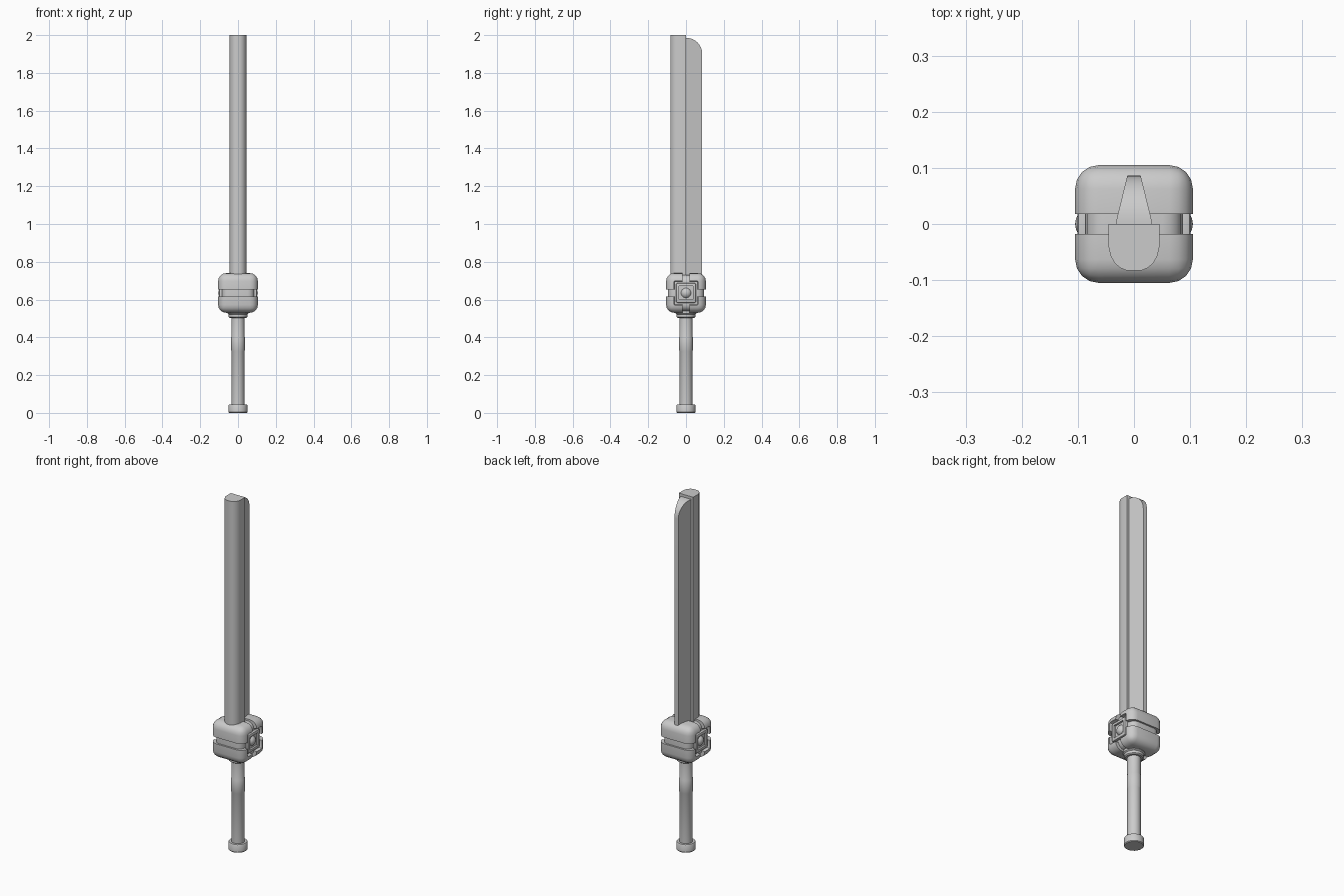
import bpy, bmesh, math

if "Cube" in bpy.data.objects:
    bpy.data.objects.remove(bpy.data.objects["Cube"])

GZ = 0.635  # guard centre height


def finish(ob, angle=35):
    bpy.ops.object.select_all(action='DESELECT')
    ob.select_set(True)
    bpy.context.view_layer.objects.active = ob
    bpy.ops.object.shade_smooth_by_angle(angle=math.radians(angle))
    return ob


def new_object(name, bm):
    bmesh.ops.recalc_face_normals(bm, faces=bm.faces[:])
    me = bpy.data.meshes.new(name)
    bm.to_mesh(me)
    bm.free()
    ob = bpy.data.objects.new(name, me)
    bpy.context.collection.objects.link(ob)
    return ob


def box(name, centre, half, bevel=0, segments=4):
    bm = bmesh.new()
    bmesh.ops.create_cube(bm, size=2)
    for v in bm.verts:
        v.co = [c + h * k for c, h, k in zip(centre, half, v.co)]
    if bevel:
        bmesh.ops.bevel(bm, geom=bm.edges[:], offset=bevel, segments=segments,
                        profile=0.5, affect='EDGES')
    return new_object(name, bm)


def prism(name, points, to_3d, a, b):
    """Extrude a 2D outline between a and b."""
    bm = bmesh.new()
    ends = [[bm.verts.new(to_3d(u, v, t)) for u, v in points] for t in (a, b)]
    n = len(points)
    for ring in ends:
        bm.faces.new(ring)
    for i in range(n):
        j = (i + 1) % n
        bm.faces.new((ends[0][i], ends[0][j], ends[1][j], ends[1][i]))
    return new_object(name, bm)


def lathe(name, profile, sides=24):
    bm = bmesh.new()
    rings = [[bm.verts.new((r * math.cos(2 * math.pi * i / sides),
                            r * math.sin(2 * math.pi * i / sides), z))
              for i in range(sides)] for r, z in profile]
    for lo, hi in zip(rings, rings[1:]):
        for i in range(sides):
            j = (i + 1) % sides
            bm.faces.new((lo[i], lo[j], hi[j], hi[i]))
    bm.faces.new(rings[0])
    bm.faces.new(rings[-1])
    return finish(new_object(name, bm))


def cut(ob, cutter):
    mod = ob.modifiers.new("cut", 'BOOLEAN')
    mod.operation = 'DIFFERENCE'
    mod.solver = 'EXACT'
    mod.object = cutter
    cutter.hide_render = True
    bpy.context.view_layer.objects.active = ob
    bpy.ops.object.modifier_apply(modifier=mod.name)
    bpy.data.objects.remove(cutter)


# Grip, collar and pommel
lathe("grip", [(0.034, 0.03), (0.034, 0.325), (0.036, 0.33), (0.036, 0.4),
               (0.034, 0.405), (0.034, 0.52)])
lathe("pommel", [(0.047, 0), (0.05, 0.004), (0.05, 0.04), (0.047, 0.045)])
lathe("collar", [(0.044, 0.503), (0.05, 0.508), (0.05, 0.522), (0.056, 0.527),
                 (0.056, 0.54)])

# Guard: rounded cube split by two grooves, with square side recesses
guard = box("guard_shell", (0, 0, GZ), (0.105,) * 3, 0.042)
cut(guard, box("groove_z", (0, 0, GZ), (0.2, 0.2, 0.018)))
cut(guard, box("groove_y", (0, 0, GZ), (0.2, 0.018, 0.2)))
for s in (-1, 1):
    cut(guard, box("recess", (s * 0.13, 0, GZ), (0.045, 0.064, 0.064), 0.008, 2))
finish(guard)
finish(box("guard_core", (0, 0, GZ), (0.086, 0.095, 0.095), 0.035))

# Side frames and gems
for side, s in (("left", -1), ("right", 1)):
    frame = box("gem_frame_" + side, (s * 0.088, 0, GZ), (0.013, 0.052, 0.052), 0.006, 2)
    cut(frame, box("opening", (s * 0.12, 0, GZ), (0.03, 0.036, 0.036)))
    finish(frame)
    bpy.ops.mesh.primitive_uv_sphere_add(segments=20, ring_count=12, radius=0.031,
                                         location=(s * 0.074, 0, GZ))
    gem = bpy.context.object
    gem.name = "gem_" + side
    finish(gem)

# Blade spine: square back, rounded front
half = [(0.045, 0), (0.045, -0.042), (0.042, -0.056), (0.035, -0.069),
        (0.025, -0.078), (0.013, -0.083)]
spine = half + [(-x, y) for x, y in reversed(half)]
finish(prism("blade_spine", spine, lambda u, v, t: (u, v, t), 0.68, 2.0))

# Cutting edge: side outline with curved tip, tapered towards the back
tip = [(0.004 + 0.082 * math.sin(a), 1.9 + 0.085 * math.cos(a))
       for a in [math.pi / 2 * i / 8 for i in range(9)]]
outline = [(-0.005, 0.68), (-0.005, 1.985)] + tip + [(0.086, 0.68)]
finish(prism("blade_edge", outline,
             lambda y, z, t: (t * (0.033 - 0.021 * max(y, 0) / 0.086), y, z), -1, 1), 20)
